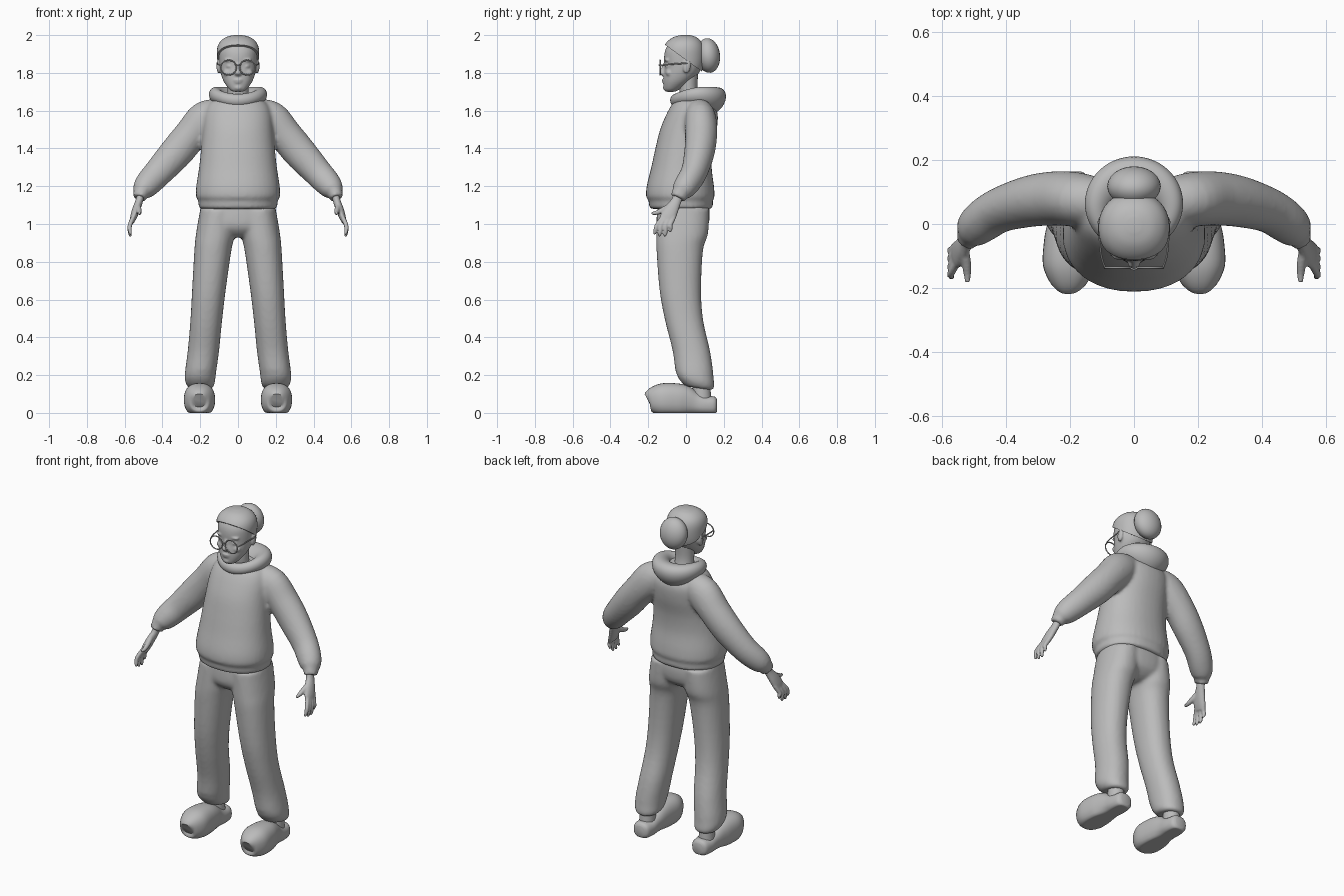
import bpy, bmesh, math
from mathutils import Vector, Matrix

if "Cube" in bpy.data.objects:
    bpy.data.objects.remove(bpy.data.objects["Cube"])

clay = bpy.data.materials.new("plain grey")
clay.diffuse_color = (0.5, 0.5, 0.5, 1)
clay.use_nodes = True
clay.node_tree.nodes["Principled BSDF"].inputs["Base Color"].default_value = clay.diffuse_color


def finish(name, bm, voxel=0, smooth=0, subsurf=0):
    """Turn a bmesh into a smooth object; voxel fuses overlapping volumes."""
    bmesh.ops.recalc_face_normals(bm, faces=bm.faces)
    for f in bm.faces:
        f.smooth = True
    me = bpy.data.meshes.new(name)
    bm.to_mesh(me)
    bm.free()
    ob = bpy.data.objects.new(name, me)
    bpy.context.collection.objects.link(ob)
    me.materials.append(clay)
    if voxel:
        m = ob.modifiers.new("fuse", 'REMESH')
        m.mode, m.voxel_size, m.use_smooth_shade = 'VOXEL', voxel, True
    if smooth:
        m = ob.modifiers.new("soften", 'SMOOTH')
        m.factor, m.iterations = 0.5, smooth
    if subsurf:
        m = ob.modifiers.new("round", 'SUBSURF')
        m.levels = m.render_levels = subsurf
    return ob


def spline(rows, steps):
    """Catmull-Rom interpolation through rows of numbers."""
    out = []
    for i in range(len(rows) - 1):
        p0, p1 = rows[max(i - 1, 0)], rows[i]
        p2, p3 = rows[i + 1], rows[min(i + 2, len(rows) - 1)]
        for k in range(steps):
            t = k / steps
            out.append([0.5 * (2 * b + (c - a) * t + (2 * a - 5 * b + 4 * c - d) * t * t
                               + (3 * b - a - 3 * c + d) * t ** 3)
                        for a, b, c, d in zip(p0, p1, p2, p3)])
    return out + [list(rows[-1])]


def loft(bm, rows, side=1, flat=False, n=24, steps=4, power=2.0):
    """Skin rings (x, y, z, ra, rb) along a path; flat keeps rings horizontal."""
    pts = spline(rows, steps)
    rings = []
    for i, (x, y, z, ra, rb) in enumerate(pts):
        a, b = pts[max(i - 1, 0)], pts[min(i + 1, len(pts) - 1)]
        t = Vector((0, 0, 1)) if flat else (Vector(b[:3]) - Vector(a[:3])).normalized()
        u = Vector((0, 0, 1)) if abs(t.y) > 0.8 else Vector((0, 1, 0))
        u = (u - t * u.dot(t)).normalized()
        v = t.cross(u)
        ring = []
        for k in range(n):
            c, s = math.cos(2 * math.pi * k / n), math.sin(2 * math.pi * k / n)
            c = math.copysign(abs(c) ** (2 / power), c)
            s = math.copysign(abs(s) ** (2 / power), s)
            p = Vector((x, y, z)) + v * c * max(ra, .002) + u * s * max(rb, .002)
            ring.append(bm.verts.new((p.x * side, p.y, p.z)))
        rings.append(ring)
    for r, q in zip(rings, rings[1:]):
        for k in range(n):
            bm.faces.new((r[k], r[(k + 1) % n], q[(k + 1) % n], q[k]))
    bm.faces.new(rings[0])
    bm.faces.new(rings[-1])


def ball(bm, loc, size, turn=0):
    bmesh.ops.create_uvsphere(bm, u_segments=24, v_segments=16, radius=1,
                              matrix=Matrix.Translation(loc) @ Matrix.Rotation(turn, 4, 'X')
                              @ Matrix.Diagonal((*size, 1)))


# Sweater: body with hem, sleeves with gathered cuffs
bm = bmesh.new()
body = [(1.08, .20, -.025, .160), (1.09, .208, -.026, .168), (1.125, .211, -.028, .171),
        (1.145, .222, -.03, .181), (1.20, .221, -.03, .178), (1.30, .206, -.024, .160),
        (1.40, .195, -.010, .152), (1.50, .187, .013, .150), (1.58, .180, .032, .136),
        (1.63, .160, .035, .112), (1.66, .125, .035, .09), (1.68, .09, .03, .07)]
loft(bm, [(0, y, z, rx, ry) for z, rx, y, ry in body], flat=True, n=40, power=2.2)
sleeve = [(.09, .065, 1.60, .07, .07), (.17, .076, 1.555, .098, .084), (.25, .08, 1.47, .09, .085),
          (.33, .07, 1.375, .088, .08), (.42, .043, 1.275, .077, .07), (.475, .008, 1.215, .07, .066),
          (.503, -.018, 1.18, .058, .058), (.513, -.03, 1.163, .042, .046), (.522, -.043, 1.137, .036, .042)]
for s in (1, -1):
    loft(bm, sleeve, s)
finish("sweater", bm, .011, 3)

# Hood: ring round the neck that swells into a hanging pouch at the back
bm = bmesh.new()
N, M = 40, 16
rings = []
for i in range(N):
    a = 2 * math.pi * i / N
    w = (1 + math.cos(a)) / 2
    c = Vector((.113 * math.sin(a), .0425 + .0975 * math.cos(a), 1.655 + .025 * math.sin(a) ** 2 - .005 * w))
    out = Vector((math.sin(a), math.cos(a), 0))
    ro, rz = .03 + .04 * w * w, .034 + .042 * w * w
    ring = []
    for k in range(M):
        b = 2 * math.pi * k / M
        lean = .025 * w * w * math.sin(b)
        ring.append(bm.verts.new(c + out * (ro * math.cos(b) + lean) + Vector((0, 0, rz * math.sin(b)))))
    rings.append(ring)
for i in range(N):
    for k in range(M):
        r, q = rings[i], rings[(i + 1) % N]
        bm.faces.new((r[k], r[(k + 1) % M], q[(k + 1) % M], q[k]))
finish("hood", bm, subsurf=1)

# Trousers: pelvis plus two wide legs
bm = bmesh.new()
loft(bm, [(0, -.015, 1.12, .19, .13), (0, -.014, 1.06, .202, .14), (0, -.018, .99, .20, .135),
          (0, -.022, .95, .13, .105), (0, -.025, .93, .07, .07)], flat=True, n=40, power=2.3)
leg = [(1.08, .105, .095, -.015, .138), (.95, .119, .103, -.02, .137), (.86, .133, .098, -.033, .123),
       (.65, .154, .089, -.03, .110), (.49, .168, .084, -.01, .101), (.33, .183, .083, .028, .099),
       (.20, .200, .082, .047, .099), (.155, .199, .075, .062, .088), (.135, .198, .06, .07, .07)]
for s in (1, -1):
    loft(bm, [(x, y, z, rx, ry) for z, x, rx, y, ry in leg], s, flat=True, n=32, power=2.2)
for v in bm.verts:                      # hem dips towards the heel
    if v.co.z < .22:
        v.co.z -= (v.co.y - .04) * .15
finish("trousers", bm, .011, 4)

# Clogs with flat soles, and ankles
shoe = [(-.20, .205, .03, .065, .035), (-.188, .205, .055, .068, .062), (-.13, .204, .081, .07, .086),
        (-.05, .203, .078, .068, .088), (.0, .20, .070, .062, .080), (.05, .198, .061, .05, .060),
        (.10, .197, .059, .04, .050), (.15, .197, .050, .04, .047), (.165, .197, .03, .04, .03)]
for s, tag in ((1, "left"), (-1, "right")):
    bm = bmesh.new()
    loft(bm, [(x, y, z, rx, rz) for y, x, rx, z, rz in shoe], s, n=32, power=2.4)
    for v in bm.verts:
        v.co.z = max(v.co.z, 0)
    ob = finish(tag + "_clog", bm)
    ob.data.set_sharp_from_angle(angle=math.radians(50))
    bm = bmesh.new()
    loft(bm, [(.2, .085, .05, .045, .05), (.2, .08, .2, .042, .045)], s, flat=True)
    finish(tag + "_ankle", bm)

    # Hand: palm, four spread fingers and thumb
    bm = bmesh.new()
    loft(bm, [(.512, -.035, 1.17, .022, .028), (.522, -.05, 1.125, .020, .027),
              (.538, -.075, 1.08, .021, .037), (.552, -.095, 1.04, .018, .042),
              (.562, -.104, 1.01, .012, .038)], s)
    for base, tip, low in ((-.132, -.168, .945), (-.113, -.143, .935), (-.093, -.114, .935), (-.074, -.086, .958)):
        mid = (base + tip) / 2
        loft(bm, [(.553, base + .012, 1.04, .012, .012), (.572, mid - .003, .995, .012, .012),
                  (.573, tip + .006, low + .02, .0105, .0105), (.568, tip, low, .007, .007)], s, n=12)
    loft(bm, [(.532, -.075, 1.10, .015, .016), (.525, -.12, 1.075, .015, .016),
              (.522, -.155, 1.06, .012, .012), (.521, -.182, 1.056, .008, .008)], s, n=12)
    finish(tag + "_hand", bm, .0055, 2)

# Neck and undershirt collar
bm = bmesh.new()
loft(bm, [(0, .03, 1.58, .065, .06), (0, .02, 1.66, .056, .05), (0, .012, 1.72, .055, .048),
          (0, .015, 1.80, .06, .05)], flat=True)
finish("neck", bm)
bm = bmesh.new()
loft(bm, [(0, .02, 1.62, .085, .078), (0, .018, 1.65, .069, .063), (0, .018, 1.668, .062, .056),
          (0, .018, 1.67, .056, .05)], flat=True)
finish("undershirt_collar", bm)

# Head: skull rows are height, half width, front, back
skull = [(1.700, .022, -.105, -.06), (1.712, .045, -.115, -.035), (1.75, .073, -.120, .02),
         (1.79, .089, -.119, .062), (1.83, .097, -.114, .082), (1.88, .101, -.116, .090),
         (1.92, .100, -.110, .087), (1.955, .085, -.09, .072), (1.98, .052, -.055, .043), (1.99, .01, -.015, .01)]


def head_rows(grow):
    return [(0, (f + b) / 2, z + grow * (z > 1.9), rx + grow, (b - f) / 2 + grow) for z, rx, f, b in skull]


bm = bmesh.new()
loft(bm, head_rows(0), flat=True, n=40, power=2.15)
loft(bm, [(0, -.108, 1.85, .010, .012), (0, -.118, 1.82, .012, .016), (0, -.124, 1.798, .02, .017),
          (0, -.115, 1.785, .012, .012)], flat=True)                 # nose
ball(bm, (0, -.117, 1.762), (.026, .011, .006))                     # upper lip
ball(bm, (0, -.115, 1.751), (.022, .011, .007))                     # lower lip
ball(bm, (0, -.108, 1.722), (.024, .014, .016))                     # chin
for s in (1, -1):
    ball(bm, (s * .042, -.098, 1.868), (.032, .016, .008))          # brow
    ball(bm, (s * .042, -.095, 1.835), (.02, .015, .010))           # eyelid
    ball(bm, (s * .048, -.09, 1.80), (.03, .018, .02))              # cheek
    ball(bm, (s * .102, .005, 1.835), (.012, .020, .038), -.15)     # ear
finish("head", bm, .006, 2)

# Swept-back hair cap cut along a sloping hairline, with a bun
bm = bmesh.new()
loft(bm, head_rows(.01), flat=True, n=40, power=2.15)
cut = bmesh.ops.bisect_plane(bm, geom=bm.verts[:] + bm.edges[:] + bm.faces[:], plane_co=(0, -.11, 1.948),
                             plane_no=(0, .725, 1), clear_inner=True)
bmesh.ops.holes_fill(bm, edges=[e for e in bm.edges if e.is_boundary])
finish("hair", bm).data.set_sharp_from_angle(angle=math.radians(50))
bm = bmesh.new()
ball(bm, (0, .118, 1.892), (.084, .062, .092), .12)
finish("hair_bun", bm)

# Round spectacles
bm = bmesh.new()
for s in (1, -1):
    rim = []
    for i in range(32):
        a = 2 * math.pi * i / 32
        rim.append([bm.verts.new((s * .05 + (.041 + .0035 * math.cos(b)) * math.cos(a), -.137 + .0035 * math.sin(b),
                                  1.828 + (.039 + .0035 * math.cos(b)) * math.sin(a)))
                    for b in (k * math.pi / 4 for k in range(8))])
    for i in range(32):
        for k in range(8):
            r, q = rim[i], rim[(i + 1) % 32]
            bm.faces.new((r[k], r[(k + 1) % 8], q[(k + 1) % 8], q[k]))
    loft(bm, [(.091, -.137, 1.838, .003, .004), (.104, -.09, 1.845, .003, .004), (.111, .01, 1.852, .003, .004)],
         s, n=8)                                                     # temple arm
loft(bm, [(-.012, -.138, 1.838, .003, .003), (0, -.142, 1.842, .003, .003), (.012, -.138, 1.838, .003, .003)], n=8)
finish("spectacles", bm)
